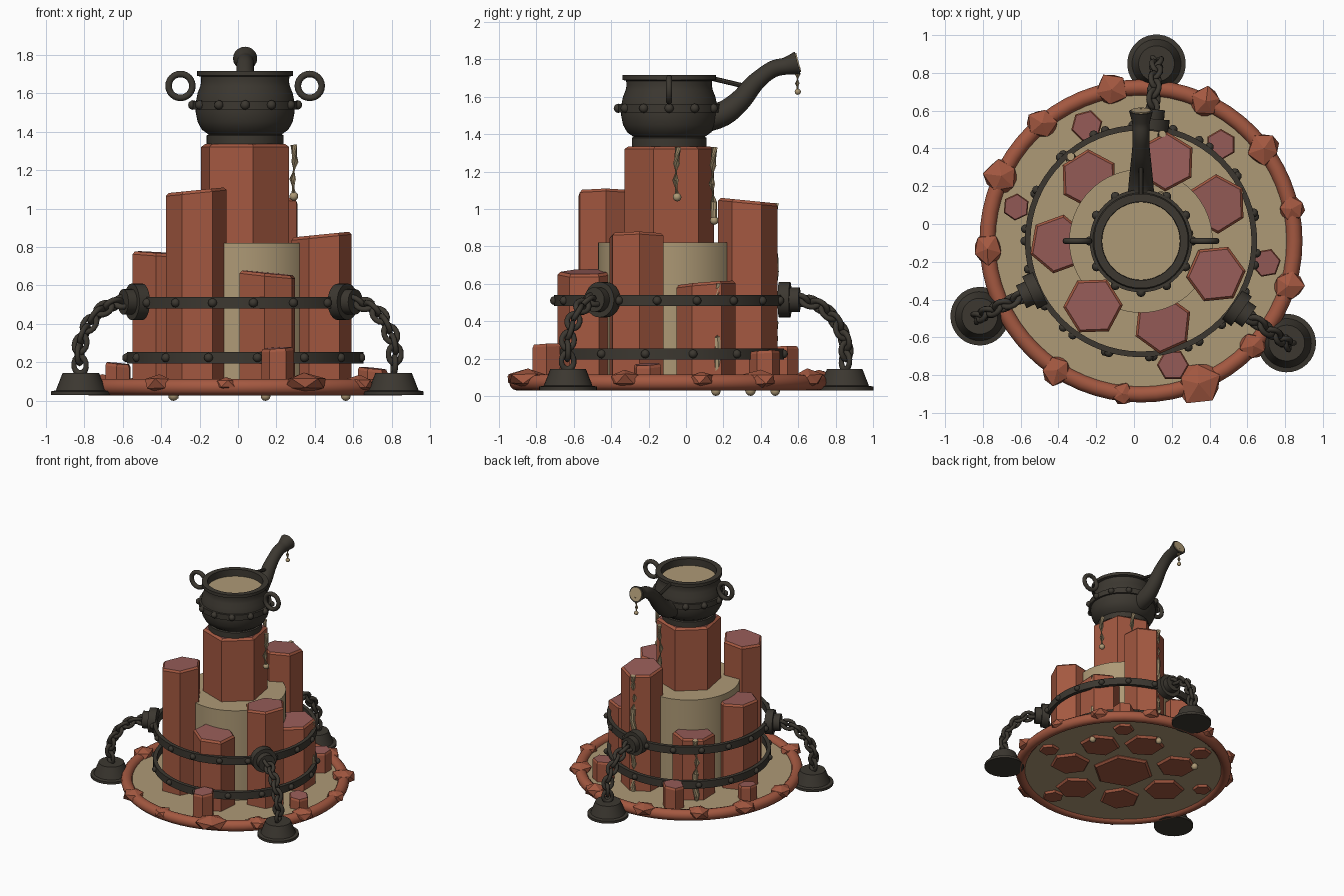
import bpy, bmesh, math, random
from mathutils import Vector, Matrix

if "Cube" in bpy.data.objects:
    bpy.data.objects.remove(bpy.data.objects["Cube"])

random.seed(4)
CX, CY = 0.037, -0.09          # shared axis of the tower
C = Vector((CX, CY, 0))


def material(name, rgb):
    m = bpy.data.materials.new(name)
    m.diffuse_color = (*rgb, 1)
    m.use_nodes = True
    m.node_tree.nodes["Principled BSDF"].inputs["Base Color"].default_value = m.diffuse_color
    return m


RUST = material("rust_stone", (0.37, 0.098, 0.052))
PINK = material("pink_stone", (0.31, 0.108, 0.098))
TAN = material("tan_sand", (0.42, 0.32, 0.18))
IRON = material("dark_iron", (0.045, 0.039, 0.030))


def finish(name, bm, mats, smooth=None):
    bmesh.ops.recalc_face_normals(bm, faces=bm.faces)
    me = bpy.data.meshes.new(name)
    bm.to_mesh(me)
    bm.free()
    ob = bpy.data.objects.new(name, me)
    bpy.context.collection.objects.link(ob)
    for m in mats:
        me.materials.append(m)
    if smooth:
        bpy.context.view_layer.objects.active = ob
        ob.select_set(True)
        bpy.ops.object.shade_smooth_by_angle(angle=math.radians(smooth))
        ob.select_set(False)
    return ob


def skin(bm, rings, closed=False, caps=True):
    """Bridge equal-length rings of points into a surface."""
    vs = [[bm.verts.new(p) for p in r] for r in rings]
    pairs = list(zip(vs, vs[1:])) + ([(vs[-1], vs[0])] if closed else [])
    for a, b in pairs:
        for i in range(len(a)):
            j = (i + 1) % len(a)
            bm.faces.new((a[i], a[j], b[j], b[i]))
    if caps and not closed:
        bm.faces.new(vs[0])
        bm.faces.new(vs[-1])


def circle(r, z, n, phase=0.0):
    return [Vector((r * math.cos(phase + math.tau * i / n),
                    r * math.sin(phase + math.tau * i / n), z)) for i in range(n)]


def lathe(bm, prof, n, mat=Matrix.Identity(4), closed=False):
    skin(bm, [[mat @ p for p in circle(r, z, n)] for r, z in prof], closed)


def tube(bm, path, radii, n=12):
    path = [Vector(p) for p in path]
    rings = []
    for i, p in enumerate(path):
        t = path[min(i + 1, len(path) - 1)] - path[max(i - 1, 0)]
        q = Vector((0, 0, 1)).rotation_difference(t.normalized())
        if abs(t.normalized().z) < 0.999 and abs(t.x) < 1e-6:
            q = Matrix.Rotation(-math.atan2(t.y, t.z), 3, 'X').to_quaternion()
        rings.append([p + q @ v for v in circle(radii[i], 0, n)])
    skin(bm, rings)


def torus(bm, mat, R, r, n=20, m=10):
    lathe(bm, [(R + r * math.cos(math.tau * k / m), r * math.sin(math.tau * k / m))
               for k in range(m)], n, mat, True)


def ball(bm, p, r, sub=2):
    bmesh.ops.create_icosphere(bm, subdivisions=sub, radius=r,
                               matrix=Matrix.Translation(p))


def spline(pts, steps):
    """Smooth path through the given points."""
    pts = [Vector(p) for p in pts]
    e = [2 * pts[0] - pts[1]] + pts + [2 * pts[-1] - pts[-2]]
    out = []
    for i in range(len(pts) - 1):
        a, b, c, d = e[i:i + 4]
        for k in range(steps):
            t = k / steps
            out.append(0.5 * (2 * b + (c - a) * t + (2 * a - 5 * b + 4 * c - d) * t * t
                              + (3 * b - a - 3 * c + d) * t ** 3))
    return out + [pts[-1]]


T = Matrix.Translation(C)

# round sandy ground plate and the tall core drum
bm = bmesh.new()
lathe(bm, [(0.82, 0.05), (0.82, 0.08)], 64, T)
finish("ground_plate", bm, [TAN], 30)
bm = bmesh.new()
lathe(bm, [(0.38, 0.07), (0.38, 0.82)], 64, T)
finish("core_drum", bm, [TAN], 30)

# rim tube with rough boulders
bm = bmesh.new()
torus(bm, Matrix.Translation(C + Vector((0, 0, 0.072))), 0.812, 0.043, 64, 12)
finish("ground_rim", bm, [RUST], 40)
for deg, r in ((101, .095), (65, .09), (37, .095), (12, .075), (-17, .09), (-43, .08),
               (-68, .125), (-97, .065), (-123, .09), (183, .09), (155, .105), (130, .085)):
    bm = bmesh.new()
    bmesh.ops.create_icosphere(bm, subdivisions=1, radius=r)
    h = min(0.62, 0.055 / r)
    for v in bm.verts:
        v.co *= random.uniform(0.84, 1.1)
        v.co.z *= h
    a = math.radians(deg)
    bmesh.ops.transform(bm, verts=bm.verts, matrix=Matrix.Translation(
        C + Vector((0.815 * math.cos(a), 0.815 * math.sin(a), 0.09)))
        @ Matrix.Rotation(a + 1.57, 4, 'Z'))
    finish("rim_boulder", bm, [RUST])


# six-sided stone columns with slanted pink tops
def column(name, x, y, r, top, sx=0.0, sy=0.0, phase=0.0, bottom=0.03):
    bm = bmesh.new()
    rings = []
    for f, z in ((0.93, bottom), (1, bottom + 0.015), (1, top - 0.015), (0.91, top)):
        ring = circle(r * f, z, 6, math.radians(phase))
        if z > top - 0.02:
            for p in ring:
                p.z += sx * p.x + sy * p.y
        rings.append([p + Vector((x, y, 0)) for p in ring])
    skin(bm, rings)
    ob = finish(name, bm, [RUST, PINK])
    for p in ob.data.polygons:
        p.material_index = int(p.normal.z > 0.9)


column("centre_column", CX, CY, 0.243, 1.335, phase=-80)
for x, y, top, sx, sy, ph in (
        (.17, .33, 1.045, 0, -.1, 28), (.44, .106, .605, .03, .08, 32),
        (.434, -.265, .865, .1, 0, 6), (.153, -.53, .665, -.1, .02, 24),
        (-.217, -.434, 1.095, .1, 0, 2), (-.40, -.106, .77, -.06, .02, 20),
        (-.238, .238, .575, 0, .05, 32)):
    column("tall_column", x, y, 0.158, top, sx, sy, ph)
for x, y, r, top, sx, ph in (
        (-.25, .52, .085, .26, .1, 15), (.46, .42, .083, .24, .05, 30),
        (.70, -.206, .078, .17, -.1, 10), (.206, -.746, .085, .275, .06, 0),
        (-.624, .09, .072, .195, -.1, 25)):
    column("short_column", x, y, r, top, sx, 0.05, ph)

# riveted iron hoops
for name, z, n, off in (("lower_hoop", .225, 15, -84), ("upper_hoop", .51, 18, -86)):
    bm = bmesh.new()
    lathe(bm, [(.585, z - .03), (.615, z - .03), (.615, z + .03), (.585, z + .03)], 64, T, True)
    for i in range(n):
        a = math.radians(off) + math.tau * i / n
        ball(bm, C + Vector((.615 * math.cos(a), .615 * math.sin(a), z)), .024)
    finish(name, bm, [IRON], 35)

# three chained anchors: hoop bracket, chain and bell-shaped foot
for deg in (85, 205, 325):
    R = T @ Matrix.Rotation(math.radians(deg), 4, 'Z')
    bm = bmesh.new()
    lathe(bm, [(.095, .59), (.095, .65), (.066, .65), (.066, .70)], 24,
          R @ Matrix.Translation((0, 0, .515)) @ Matrix.Rotation(math.pi / 2, 4, 'Y'))
    finish("chain_bracket", bm, [IRON], 35)

    bm = bmesh.new()
    lathe(bm, [(.155, .03), (.155, .05), (.13, .055), (.095, .145)], 32,
          R @ Matrix.Translation((.942, 0, 0)))
    finish("anchor_foot", bm, [IRON], 35)

    bm = bmesh.new()
    path = spline([(.70, 0, .515), (.80, 0, .485), (.885, 0, .41), (.945, 0, .29),
                   (.945, 0, .15)], 20)
    last, k = None, 0
    for i, p in enumerate(path):
        if last is not None and (p - last).length < .054:
            continue
        last, k = p, k + 1
        t = path[min(i + 1, len(path) - 1)] - path[max(i - 1, 0)]
        ang = math.atan2(-t.z, t.x)
        torus(bm, R @ Matrix.Translation(p) @ Matrix.Rotation(ang, 4, 'Y')
              @ Matrix.Rotation(math.radians(45 + 90 * k), 4, 'X')
              @ Matrix.Diagonal((1.3, 1, 1, 1)), .034, .0145, 14, 8)
    finish("chain", bm, [IRON], 50)

# iron pot with collar, riveted belt, ring handles
bm = bmesh.new()
lathe(bm, [(.2, 1.335), (.2, 1.38), (.19, 1.385), (.225, 1.41), (.247, 1.45), (.257, 1.5),
           (.257, 1.55), (.247, 1.6), (.233, 1.635), (.228, 1.66), (.23, 1.685), (.25, 1.69),
           (.25, 1.715), (.208, 1.715), (.205, 1.64)], 48, T)
finish("pot", bm, [IRON], 35)
bm = bmesh.new()
lathe(bm, [(.25, 1.515), (.272, 1.515), (.272, 1.56), (.25, 1.56)], 48, T, True)
for i in range(12):
    a = math.tau * i / 12
    ball(bm, C + Vector((.272 * math.cos(a), .272 * math.sin(a), 1.538)), .025)
finish("pot_belt", bm, [IRON], 35)
bm = bmesh.new()
lathe(bm, [(.206, 1.645), (.206, 1.66)], 48, T)
finish("pot_filling", bm, [TAN], 35)
for s in (-1, 1):
    bm = bmesh.new()
    torus(bm, Matrix.Translation((CX + s * .336, CY, 1.637))
          @ Matrix.Rotation(math.pi / 2, 4, 'X'), .062, .017, 24)
    finish("ring_handle", bm, [IRON], 50)

# curved spout with flared mouth and a brace to the pot rim
bm = bmesh.new()
path = spline([(CX, .09, 1.48), (CX, .2, 1.51), (CX, .29, 1.58), (CX, .37, 1.675),
               (CX, .46, 1.745), (CX, .54, 1.765), (CX, .597, 1.78)], 5)
n = len(path) - 1
tube(bm, path, [.075 - .03 * min(1, i / n * 1.7) + .018 * max(0, (i / n - .8) / .2)
                for i in range(n + 1)], 20)
finish("spout", bm, [IRON], 40)
bm = bmesh.new()
tube(bm, [(CX, .13, 1.7), (CX, .32, 1.655)], [.013, .013], 8)
finish("spout_brace", bm, [IRON], 40)
bm = bmesh.new()
lathe(bm, [(.052, 0), (.052, .008)], 20, Matrix.Translation((CX, .595, 1.781))
      @ Matrix.Rotation(-math.radians(75), 4, 'X'))
finish("spout_mouth_fill", bm, [TAN], 40)


# sandy drips ending in beads
def drip(x, y, top, bottom, r=.018, wave=.007):
    bm = bmesh.new()
    k = max(3, int((top - bottom) / .09))
    pts = [(x + wave * math.sin(2.1 * i), y + wave * math.cos(1.7 * i),
            top + (bottom + r * 1.3 - top) * i / k) for i in range(k + 1)]
    tube(bm, pts, [r] * (k + 1), 8)
    ball(bm, Vector(pts[-1]), r * 1.3)
    finish("drip", bm, [TAN], 40)


drip(.29, -.05, 1.33, 1.04)
drip(.137, .145, 1.33, .915)
drip(.15, .47, 1.03, 0, .02)
drip(.56, .165, .6, 0, .02)
drip(-.335, .35, .58, 0, .022)
drip(CX, .597, 1.76, 1.61, .013, .002)
